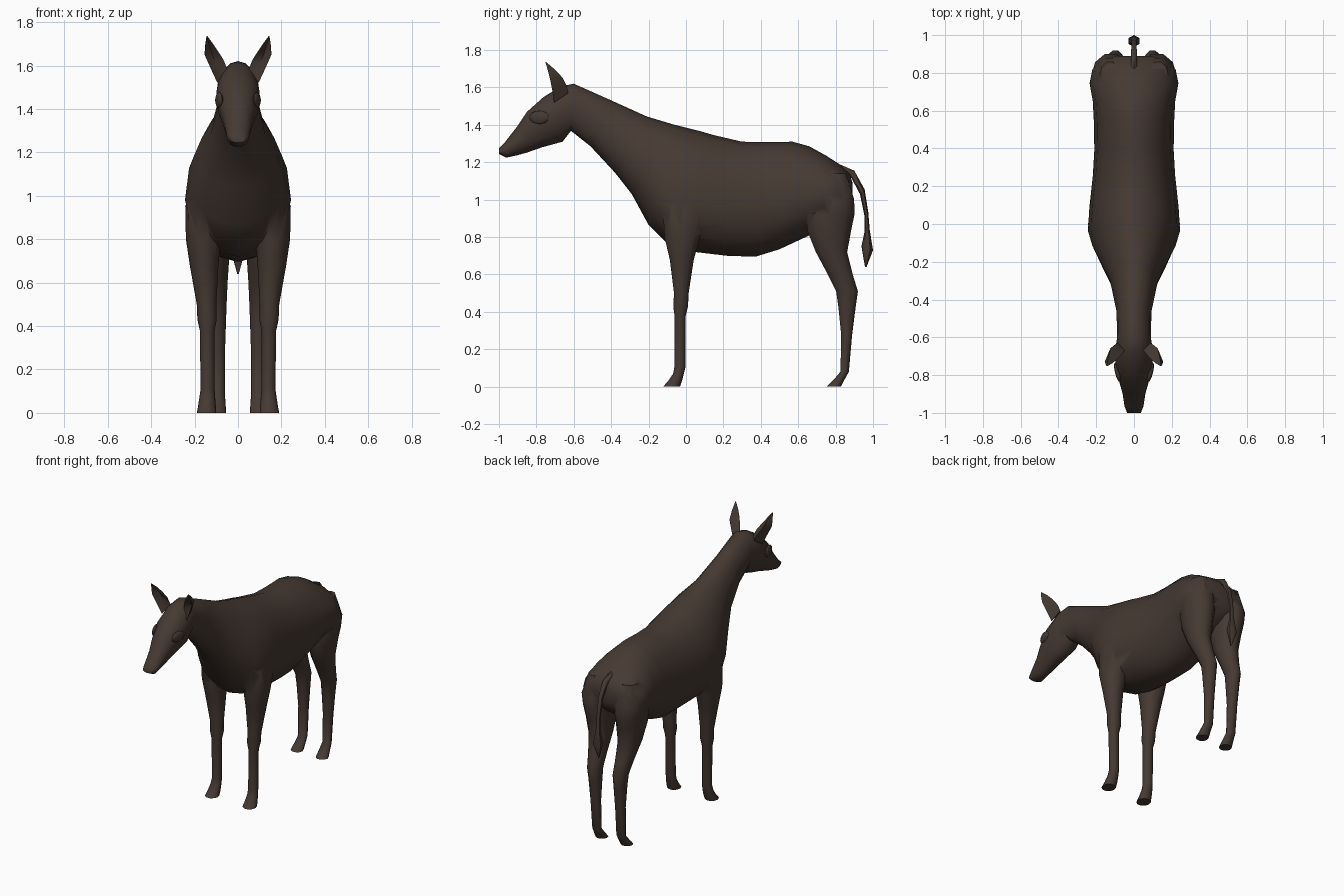
import bpy, bmesh, math
from mathutils import Matrix, Vector

brown = bpy.data.materials.new("dark_brown_hide")
brown.diffuse_color = (0.060, 0.041, 0.032, 1)


def loft(name, rings):
    """Skin a closed surface over rings of points."""
    bm = bmesh.new()
    rows = [[bm.verts.new(p) for p in r] for r in rings]
    n = len(rows[0])
    for a, b in zip(rows, rows[1:]):
        for i in range(n):
            j = (i + 1) % n
            bm.faces.new((a[i], a[j], b[j], b[i]))
    bm.faces.new(rows[0])
    bm.faces.new(rows[-1])
    bmesh.ops.recalc_face_normals(bm, faces=bm.faces)
    return finish(name, bm)


def finish(name, bm):
    me = bpy.data.meshes.new(name)
    bm.to_mesh(me)
    bm.free()
    me.materials.append(brown)
    ob = bpy.data.objects.new(name, me)
    bpy.context.collection.objects.link(ob)
    return ob


def smooth(ob, angle=60):
    bpy.ops.object.select_all(action='DESELECT')
    ob.select_set(True)
    bpy.context.view_layer.objects.active = ob
    bpy.ops.object.shade_smooth_by_angle(angle=math.radians(angle))


def body_ring(yt, zt, yb, zb, w, f=0.5, n=16):
    """Egg section from a top to a bottom point, widest at fraction f of its height."""
    pts = []
    for i in range(n):
        a = 2 * math.pi * i / n
        c = math.cos(a)
        t = f + c * ((1 - f) if c > 0 else f)
        pts.append((w * math.sin(a), yb + (yt - yb) * t, zb + (zt - zb) * t))
    return pts


def leg_ring(z, y0, y1, x0, x1, side, n=10):
    """Flat oval section of a leg."""
    return [(side * ((x0 + x1) / 2 + (x1 - x0) / 2 * math.cos(2 * math.pi * i / n)),
             (y0 + y1) / 2 + (y1 - y0) / 2 * math.sin(2 * math.pi * i / n), z) for i in range(n)]


# Muzzle, head, neck, torso and rump: top y z, bottom y z, half width, widest height
trunk = [
    (-1.0, 1.275, -1.0, 1.245, .036, .5), (-.97, 1.305, -.96, 1.225, .05, .5),
    (-.90, 1.395, -.90, 1.238, .06, .5), (-.85, 1.47, -.85, 1.252, .074, .55),
    (-.76, 1.55, -.77, 1.28, .097, .6), (-.67, 1.605, -.66, 1.31, .1, .55),
    (-.60, 1.62, -.615, 1.368, .09, .5), (-.42, 1.54, -.51, 1.285, .092, .5),
    (-.21, 1.445, -.38, 1.145, .126, .45), (-.06, 1.40, -.29, 1.03, .18, .42),
    (.02, 1.38, -.2, .865, .22, .38), (.08, 1.365, -.1, .765, .244, .36),
    (.15, 1.345, .05, .72, .236, .4), (.3, 1.31, .22, .70, .218, .44),
    (.42, 1.308, .37, .695, .21, .45), (.57, 1.31, .5, .735, .212, .45),
    (.66, 1.285, .64, .80, .218, .45), (.75, 1.235, .74, .85, .235, .45),
    (.82, 1.19, .82, .9, .22, .42), (.875, 1.14, .875, .95, .165, .45),
    (.89, 1.09, .89, 1.0, .09, .5)]
body = loft("body", [body_ring(*r) for r in trunk])

# Legs: height, back and front y, inner and outer x
front = [(1.08, -.05, .1, .12, .2), (.95, -.13, .13, .09, .243), (.8, -.12, .08, .08, .24),
         (.68, -.09, .045, .09, .222), (.5, -.066, .016, .1, .19), (.43, -.07, .013, .098, .187),
         (.38, -.063, 0, .108, .176), (.11, -.063, 0, .108, .172), (.07, -.07, -.01, .105, .178),
         (.03, -.098, -.02, .102, .184), (0, -.125, -.03, .1, .19)]
hind = [(1.14, .72, .86, .08, .18), (1.0, .67, .905, .025, .225), (.92, .64, .907, .025, .218),
        (.84, .64, .89, .03, .205), (.72, .69, .866, .04, .185), (.6, .755, .895, .048, .16),
        (.51, .8, .922, .052, .145), (.43, .812, .91, .055, .138), (.28, .828, .89, .06, .13),
        (.08, .825, .872, .06, .126), (.04, .79, .85, .057, .132), (0, .75, .83, .055, .138)]
for name, rows in (("front_leg", front), ("hind_leg", hind)):
    for side in (-1, 1):
        leg = loft(name, [leg_ring(*r, side) for r in rows])
        mod = body.modifiers.new(name, 'BOOLEAN')
        mod.operation, mod.solver, mod.object = 'UNION', 'EXACT', leg
        bpy.context.view_layer.objects.active = body
        bpy.ops.object.modifier_apply(modifier=mod.name)
        bpy.data.objects.remove(leg)
smooth(body)

# Ears: cupped leaf with inner edge, cup, outer edge and back points
ear = [[(.05, -.67, 1.585), (.075, -.68, 1.55), (.095, -.705, 1.52), (.085, -.63, 1.57)],
       [(.066, -.69, 1.625), (.1, -.68, 1.605), (.125, -.715, 1.585), (.1, -.638, 1.61)],
       [(.088, -.715, 1.66), (.12, -.69, 1.655), (.154, -.728, 1.65), (.125, -.658, 1.65)],
       [(.115, -.738, 1.70), (.132, -.715, 1.695), (.152, -.738, 1.69), (.135, -.70, 1.695)],
       [(.141, -.752, 1.735), (.143, -.75, 1.735), (.145, -.752, 1.735), (.143, -.748, 1.736)]]
for side in (-1, 1):
    smooth(loft("ear", [[(side * x, y, z) for x, y, z in r] for r in ear]), 50)

    # Eyes: flattened almond lids set into the head
    bm = bmesh.new()
    bmesh.ops.create_uvsphere(bm, u_segments=12, v_segments=8, radius=1)
    bm.transform(Matrix.Translation((side * .087, -.785, 1.44))
                 @ Matrix.Rotation(-side * .245, 4, 'Z')
                 @ Matrix.Diagonal((.014, .054, .036, 1)))
    smooth(finish("eye", bm))

# Tail: outer y z, inner y z, half width
tail = [(.82, 1.19, .82, 1.15, .02), (.9, 1.155, .885, 1.115, .018), (.955, 1.055, .93, 1.03, .016),
        (.975, .93, .953, .92, .014), (.982, .84, .955, .83, .016), (1.0, .73, .938, .75, .034),
        (.965, .64, .957, .64, .004)]
smooth(loft("tail", [body_ring(*r, n=6) for r in tail]))
